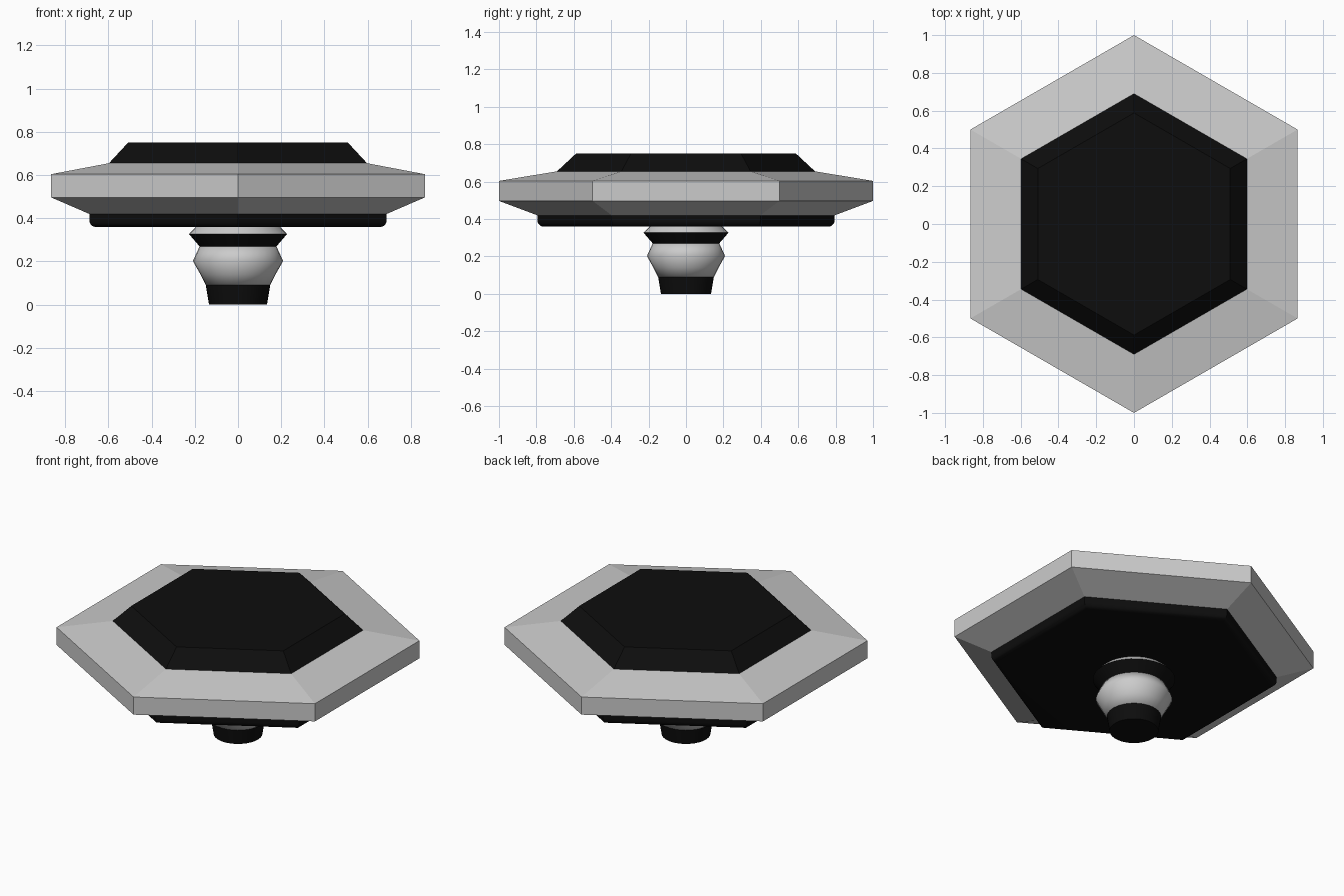
import bpy, bmesh, math

if "Cube" in bpy.data.objects:
    bpy.data.objects.remove(bpy.data.objects["Cube"])

black = bpy.data.materials.new("black")
black.diffuse_color = (0.004, 0.004, 0.004, 1)
black.use_nodes = True
black.node_tree.nodes["Principled BSDF"].inputs["Base Color"].default_value = black.diffuse_color


def lathe(name, profile, sides, mat=None, smooth=None):
    """Stack rings of (radius, z) with a corner on the y axis, capped at both ends."""
    bm = bmesh.new()
    rings = []
    for r, z in profile:
        angles = [math.pi / 2 + 2 * math.pi * i / sides for i in range(sides)]
        rings.append([bm.verts.new((r * math.cos(a), r * math.sin(a), z)) for a in angles])
    for low, high in zip(rings, rings[1:]):
        for i in range(sides):
            j = (i + 1) % sides
            bm.faces.new((low[i], low[j], high[j], high[i]))
    bm.faces.new(rings[0][::-1])
    bm.faces.new(rings[-1])
    bmesh.ops.recalc_face_normals(bm, faces=bm.faces)
    mesh = bpy.data.meshes.new(name)
    bm.to_mesh(mesh)
    bm.free()
    obj = bpy.data.objects.new(name, mesh)
    bpy.context.collection.objects.link(obj)
    if mat:
        mesh.materials.append(mat)
    if smooth:
        bpy.ops.object.select_all(action='DESELECT')
        obj.select_set(True)
        bpy.context.view_layer.objects.active = obj
        bpy.ops.object.shade_smooth_by_angle(angle=math.radians(smooth))
    return obj


# Hexagonal head: grey body with a black raised top
lathe("head_body", [(0.795, 0.42), (1, 0.497), (1, 0.604), (0.69, 0.655)], 6)
lathe("head_top", [(0.69, 0.655), (0.588, 0.75)], 6, black)

# Black underside plate with a rounded lower rim
rim = 0.033
arc = [(0.795 - rim + rim * math.sin(t), 0.36 + rim - rim * math.cos(t))
       for t in (math.radians(a) for a in range(0, 91, 18))]
lathe("under_plate", arc + [(0.795, 0.42)], 6, black, smooth=30)

# Round stem in alternating black and grey sections
lathe("stem_foot", [(0.134, 0), (0.149, 0.09)], 32, black, smooth=40)
lathe("stem_bulge", [(0.149, 0.09), (0.174, 0.14), (0.209, 0.202), (0.178, 0.27)],
      32, smooth=70)
lathe("stem_band", [(0.178, 0.27), (0.227, 0.327)], 32, black, smooth=40)
lathe("stem_collar", [(0.227, 0.327), (0.19, 0.365)], 32, smooth=40)
